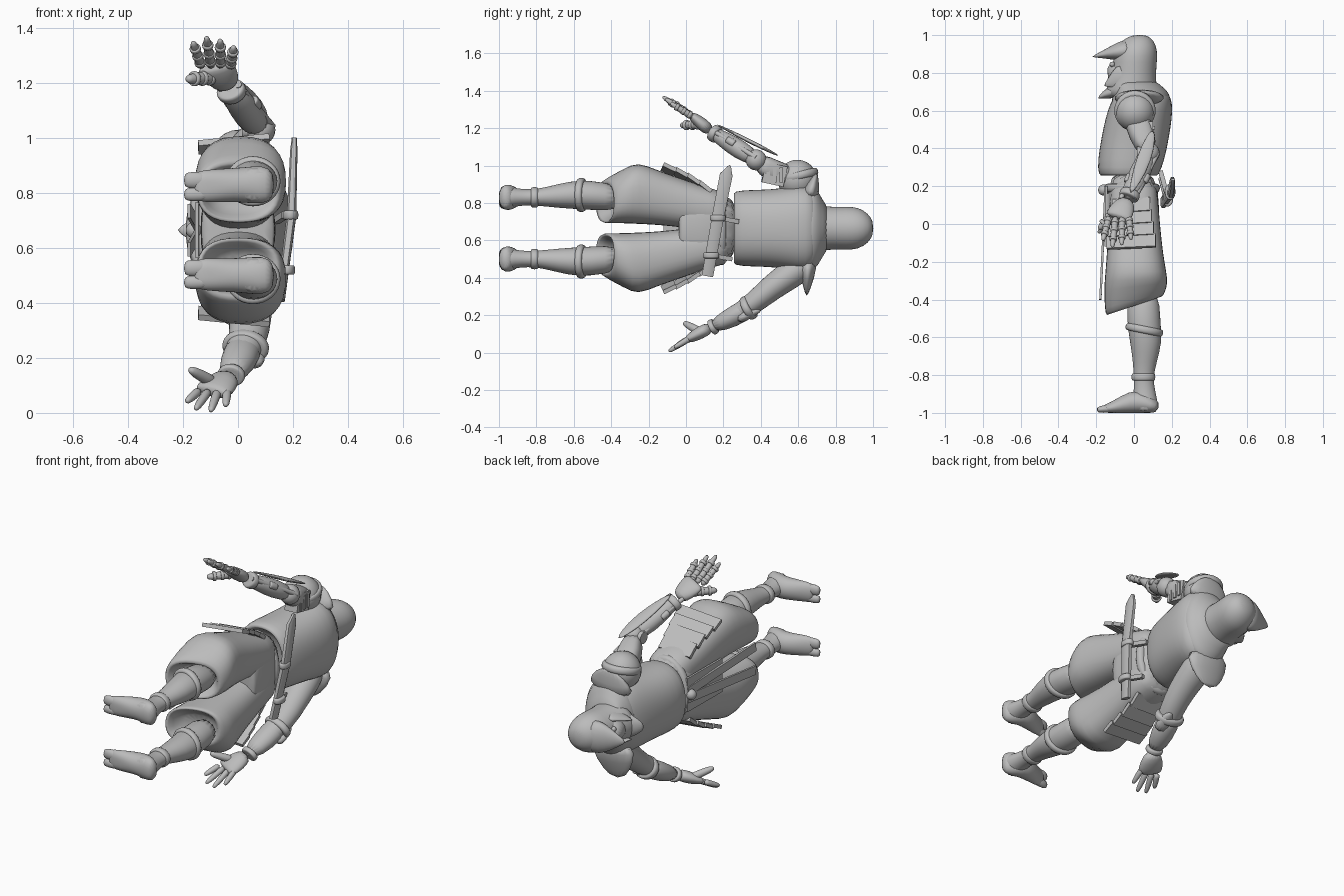
import bpy, bmesh, math
from mathutils import Vector

cube = bpy.data.objects.get("Cube")
if cube:
    bpy.data.objects.remove(cube, do_unlink=True)

grey = bpy.data.materials.new("plain grey")
grey.use_nodes = True
tone = (.5, .5, .5, 1)
grey.diffuse_color = tone
grey.node_tree.nodes["Principled BSDF"].inputs["Base Color"].default_value = tone

X, Y, Z = Vector((1, 0, 0)), Vector((0, 1, 0)), Vector((0, 0, 1))
MID = .665  # height of the body's symmetry plane


def finish(name, bm, subdiv=0, angle=40):
    bmesh.ops.recalc_face_normals(bm, faces=bm.faces)
    mesh = bpy.data.meshes.new(name)
    bm.to_mesh(mesh)
    bm.free()
    mesh.materials.append(grey)
    mesh.shade_smooth()
    if not subdiv:
        mesh.set_sharp_from_angle(angle=math.radians(angle))
    obj = bpy.data.objects.new(name, mesh)
    bpy.context.collection.objects.link(obj)
    if subdiv:
        mod = obj.modifiers.new("rounding", "SUBSURF")
        mod.levels = mod.render_levels = subdiv


def loft(name, rows, hint=X, axis=None, sides=16, power=1, subdiv=1):
    """Skin through rings (x, y, z, half size along hint, half size across, tilt)."""
    bm = bmesh.new()
    rings = []
    centres = [Vector(r[:3]) for r in rows]
    last = len(rows) - 1
    for i, row in enumerate(rows):
        t = axis or (centres[min(i + 1, last)] - centres[max(i - 1, 0)]).normalized()
        u = (hint - t * hint.dot(t)).normalized()
        v = t.cross(u)
        tilt = row[5] if len(row) > 5 else 0
        ring = []
        for k in range(sides):
            a = math.tau * (k + .5) / sides
            c, s = [math.copysign(abs(f) ** power, f) for f in (math.cos(a), math.sin(a))]
            p = centres[i] + u * row[3] * c + v * row[4] * s + t * tilt * row[3] * c
            p.y = max(p.y, -1)
            ring.append(bm.verts.new(p))
        rings.append(ring)
    for a, b in zip(rings, rings[1:]):
        for k in range(sides):
            n = (k + 1) % sides
            bm.faces.new((a[k], a[n], b[n], b[k]))
    bm.faces.new(rings[0])
    bm.faces.new(rings[-1])
    finish(name, bm, subdiv)


def bar(name, a, b, ru, rv, hint=X, sides=4):
    """Straight strip: a box with four sides, a rod with more."""
    grow = math.sqrt(2) if sides == 4 else 1
    loft(name, [(*a, ru * grow, rv * grow), (*b, ru * grow, rv * grow)],
         hint, sides=sides, subdiv=0)


def band(name, centre, direction, ru, rv, half=.02):
    c, d = Vector(centre), Vector(direction).normalized()
    rows = [(*(c + d * half * f), ru * g, rv * g)
            for f, g in ((-1, .8), (-1, 1), (0, 1.06), (1, 1), (1, .8))]
    loft(name, rows, axis=d)


def ball(name, centre, radius):
    bm = bmesh.new()
    bmesh.ops.create_uvsphere(bm, u_segments=20, v_segments=12, radius=radius)
    bmesh.ops.translate(bm, verts=bm.verts, vec=centre)
    finish(name, bm)


def hand(prefix, wrist, palm, tips, thumb, r, jointed):
    wrist, palm = Vector(wrist), Vector(palm)
    mid = wrist.lerp(palm, .5)
    loft(prefix + "_palm", [(*wrist, .04, .032), (*mid, .066, .036),
                            (*palm, .072, .028), (*palm.lerp(mid, -.3), .062, .018)])
    for i, tip in enumerate(tips + [thumb]):
        is_thumb = i == len(tips)
        root = mid - X * .025 if is_thumb else palm + X * (i - 1.5) * .034
        wide = r * 1.35 if is_thumb else r
        tip = Vector(tip)
        name = prefix + ("_thumb" if is_thumb else "_finger_" + str(i))
        steps = [(0, 1.2), (.4, 1.1), (.8, .95), (1, .55)]
        loft(name, [(*root.lerp(tip, f), wide * g, wide * g) for f, g in steps], sides=8)
        if jointed:
            for f in (.2, .45, .72):
                p = root.lerp(tip, f)
                band(name + "_joint", p, tip - root, wide * 1.15, wide * 1.15, .009)


# Legs, baggy trousers, split-toe boots and hip guards, mirrored
for side, s in (("left", 1), ("right", -1)):
    def at(d):
        return MID + s * d

    loft("trouser_" + side, [
        (0, -.36, at(.15), .1, .07, .2), (0, -.41, at(.14), .12, .085, .3),
        (0, -.445, at(.135), .148, .11, .36), (.005, -.41, at(.15), .162, .125, .28),
        (.01, -.33, at(.172), .172, .148, .12), (.01, -.26, at(.19), .165, .17),
        (.005, -.15, at(.163), .15, .147), (0, 0, at(.13), .14, .13),
        (0, .12, at(.1), .13, .115), (0, .25, at(.09), .12, .1)], axis=Y, power=.8)
    loft("boot_leg_" + side, [
        (.05, -.34, at(.16), .088, .075), (.05, -.52, at(.178), .09, .08),
        (.065, -.62, at(.178), .088, .076), (.057, -.74, at(.168), .062, .054),
        (.05, -.81, at(.165), .053, .044), (.055, -.88, at(.165), .056, .044),
        (.06, -.95, at(.165), .07, .058), (.06, -1, at(.165), .07, .074)], axis=Y)
    loft("foot_" + side, [
        (.13, -.975, at(.165), .028, .05), (.09, -.96, at(.165), .045, .074),
        (.02, -.935, at(.165), .068, .064), (-.06, -.957, at(.163), .048, .062),
        (-.12, -.975, at(.16), .03, .06), (-.165, -.98, at(.16), .022, .052)], hint=Y)
    for toe, off, wide in (("big", .022, .032), ("small", -.03, .026)):
        loft(toe + "_toe_" + side, [
            (-.1, -.975, at(.16) + off, .026, wide),
            (-.17, -.98, at(.16) + off, .02, wide),
            (-.198, -.985, at(.16) + off, .014, wide * .8)], hint=Y)
    band("ankle_strap_" + side, (.05, -.81, at(.165)), Y, .062, .054)
    band("knee_strap_" + side, (.055, -.56, at(.178)), Y + X * .2, .1, .09)

    # Bowed hip guard made of overlapping slats
    def guard(f):
        return Vector((-.015, .13 - .25 * f, at(.19 + .13 * f + .014 * math.sin(math.pi * f))))
    for i in range(4):
        bar("hip_guard_" + side, guard(i / 4), guard((i + 1.1) / 4) + Z * s * .008,
            .1 + i * .01, .011, X + Z * s * .12)
    # Hanging sash tail
    bar("sash_tail_" + side, (-.15, .2, at(.02)), (-.178, -.4, at(.07)), .006, .026)

# Torso, waist and belt
loft("vest", [
    (-.02, .32, MID, .11, .15), (-.025, .25, MID, .135, .175), (-.03, .255, MID, .162, .2),
    (-.015, .34, MID, .178, .206), (.005, .45, MID, .18, .208), (.025, .56, MID, .178, .222),
    (.04, .645, MID, .165, .235), (.045, .69, MID, .14, .2), (.03, .72, MID, .1, .12)],
    axis=Y, power=.85, sides=24)
loft("waist", [(0, -.04, MID, .125, .15), (0, -.03, MID, .138, .18), (0, .05, MID, .136, .205),
               (-.01, .3, MID, .14, .19)], axis=Y, power=.75)
band("belt", (-.01, .19, MID), Y, .145, .195, .025)
ball("sash_knot", (-.16, .18, MID), .03)
bar("front_apron", (-.145, .2, MID), (-.15, -.12, MID), .006, .1)

# Shoulder mantle with pointed corners
loft("mantle", [(.03, .62, MID, .16, .22), (.04, .665, MID, .158, .24),
                (.038, .705, MID, .14, .205), (.02, .73, MID, .125, .15),
                (.0, .765, MID, .115, .112)], axis=Y, sides=24)
for end, s, tip in (("left", 1, (.02, .7, .965)), ("right", -1, (.0, .645, .3))):
    root = Vector((.03, .655, MID + s * .15))
    near = root.lerp(Vector(tip), .5)
    loft("mantle_corner_" + end, [(*root, .15, .055), (*near, .13, .04), (*tip, .05, .004)])

# Hood with pointed brow, mask and cheek points
loft("hood", [(-.02, .66, MID, .13, .11), (-.015, .71, MID, .14, .125),
              (-.002, .78, MID, .118, .114), (.005, .86, MID, .118, .117),
              (.012, .92, MID, .114, .114), (.02, .975, MID, .085, .08),
              (.03, 1.002, MID, .035, .035)], axis=Y, sides=20)
loft("hood_brow", [(.0, .925, MID, .068, .105), (-.08, .912, MID, .052, .095),
                   (-.14, .902, MID, .028, .062), (-.222, .885, MID, .003, .005)], hint=Y)
loft("face_mask", [(-.03, .79, MID, .09, .09), (-.1, .79, MID, .08, .07),
                   (-.14, .78, MID, .05, .03)], hint=Y)
loft("chin_point", [(-.04, .71, MID, .05, .1), (-.13, .7, MID, .034, .07),
                    (-.192, .665, MID, .005, .02)], hint=Y)
for s in (1, -1):
    loft("cheek_point", [(-.03, .8, MID + s * .085, .09, .025), (-.1, .76, MID + s * .075, .05, .015),
                         (-.16, .73, MID + s * .055, .004, .004)], hint=Y, sides=8)
    ball("eye", (-.115, .845, MID + s * .035), .014)

# Sheathed sword across the lower back
loft("sword", [(.205, .235, 1, .01, .006), (.203, .215, .95, .014, .036),
               (.195, .17, .72, .018, .034), (.155, .115, .41, .016, .032)],
     sides=8, power=.6, subdiv=0)
for z, y in ((.72, .17), (.52, .135)):
    band("sword_strap", (.178 + (z - .5) * .06, y, z), Z, .028, .042, .016)
    bar("strap_tail", (.17, y, z), (.14, y + .11, z - .02), .012, .012)

# Bare arm with bracer
loft("bare_arm", [(.03, .67, .5, .09, .08), (.04, .57, .425, .09, .08),
                  (.045, .46, .35, .08, .07), (.04, .37, .27, .072, .06),
                  (.0, .25, .19, .058, .048), (-.03, .12, .13, .038, .03)])
loft("bracer", [(.03, .36, .255, .072, .062), (.0, .24, .184, .068, .056),
                (-.025, .14, .138, .047, .038)])
fore = Vector((.055, .22, .12))
band("elbow_band", (.028, .335, .24), fore, .085, .066)
band("wrist_band", (-.024, .145, .138), fore, .05, .042, .014)
loft("elbow_guard", [(.05, .27, .17, .05, .03), (.06, .36, .22, .04, .025),
                     (.07, .4, .225, .01, .008)])
hand("bare_hand", (-.03, .13, .135), (-.09, .03, .082),
     [(-.188, -.05, .04), (-.155, -.085, .012), (-.1, -.095, .005), (-.045, -.065, .025)],
     (-.178, -.012, .16), .016, False)

# Mechanical arm: domed shoulder, upper arm with vents, forearm with rods and fin
ball("mechanical_shoulder", (.005, .595, .925), .106)
band("shoulder_rim", (.005, .6, .945), Z - Y * .25, .108, .108, .022)
elbow, wrist = Vector((.08, .375, 1.03)), Vector((-.035, .13, 1.185))
run = wrist - elbow
loft("mechanical_upper_arm", [(.01, .58, .93, .075, .065), (.04, .47, .965, .07, .065),
                              (*elbow, .05, .05)], power=.7, sides=12)
bar("vent_block", (.06, .53, .94), (.065, .415, .965), .04, .055)
for i in range(3):
    y = .44 + i * .035
    bar("arm_vent", (.102, y, .91), (.102, y, .99), .008, .009)
ball("mechanical_elbow", elbow, .056)
bar("elbow_axle", elbow - X * .065, elbow + X * .035, .035, .035, Y, 16)
loft("mechanical_forearm", [(*elbow, .045, .04), (*elbow.lerp(wrist, .35), .06, .055),
                            (*elbow.lerp(wrist, .7), .052, .045), (*wrist, .036, .032)])
for dx in (-.045, .045):
    off = X * dx + Z * .012
    bar("forearm_rod", elbow + off, wrist + off * .8, .013, .013, X, 10)
    band("rod_collar", elbow.lerp(wrist, .55) + off, run, .02, .02, .025)
loft("forearm_fin", [(.1, .5, 1.05, .01, .004), (.075, .41, 1.095, .04, .012),
                     (.03, .28, 1.16, .04, .012), (-.02, .16, 1.222, .01, .004)], sides=10)
band("mechanical_cuff", elbow.lerp(wrist, .9), run, .054, .046, .02)
hand("mechanical_hand", wrist, (-.08, .045, 1.255),
     [(-.165, -.09, 1.352), (-.115, -.128, 1.37), (-.065, -.115, 1.36), (-.015, -.085, 1.335)],
     (-.188, -.03, 1.215), .0175, True)
